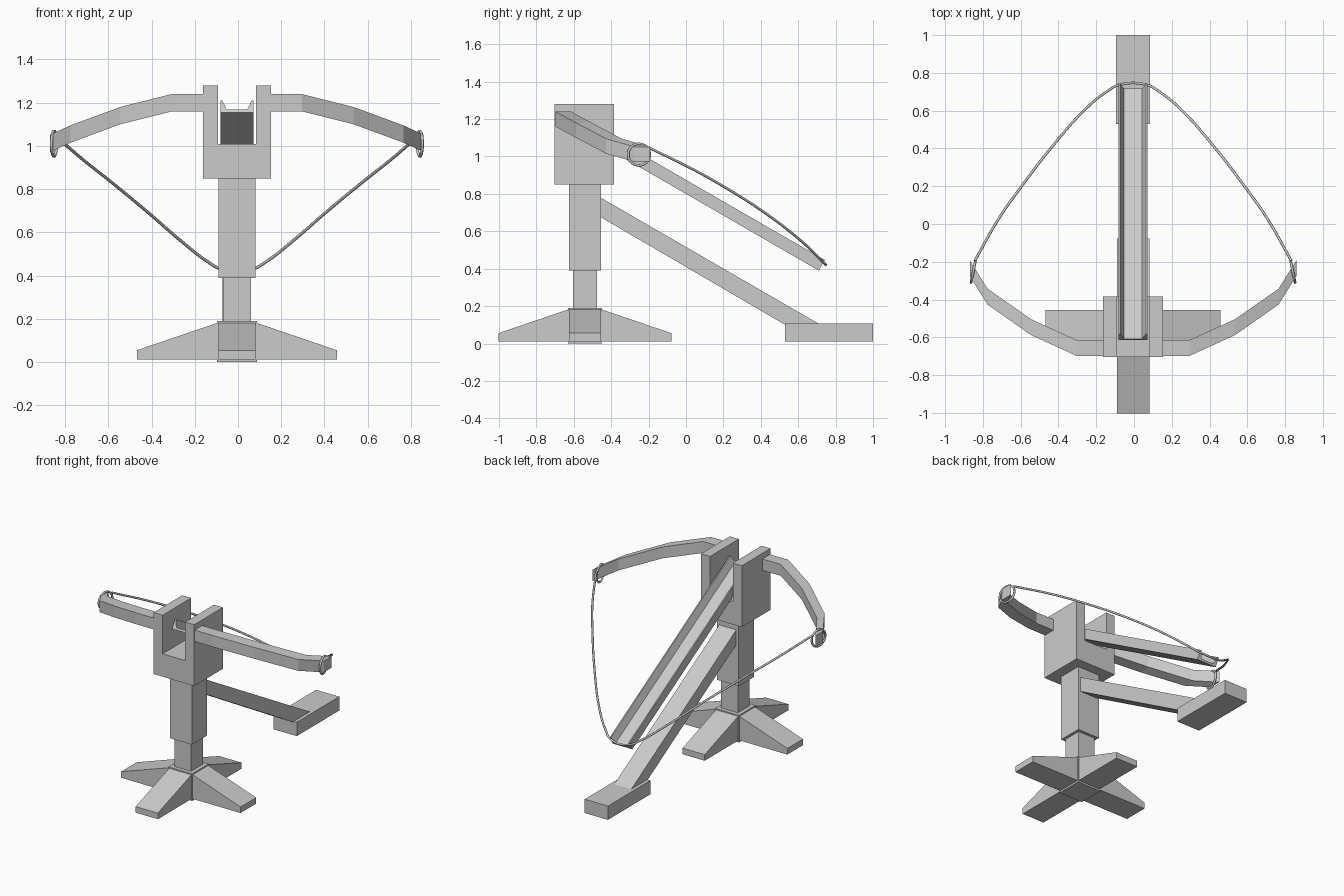
import bpy, bmesh, math
from mathutils import Vector

if "Cube" in bpy.data.objects:
    bpy.data.objects.remove(bpy.data.objects["Cube"])

CX, CY = -0.005, -0.54   # post axis


def loft(name, rings):
    """Skin equal-length rings of points into a closed solid."""
    bm = bmesh.new()
    vs = [[bm.verts.new(p) for p in r] for r in rings]
    n = len(rings[0])
    for a, b in zip(vs, vs[1:]):
        for i in range(n):
            j = (i + 1) % n
            bm.faces.new((a[i], a[j], b[j], b[i]))
    bm.faces.new(vs[0][::-1])
    bm.faces.new(vs[-1])
    bmesh.ops.recalc_face_normals(bm, faces=bm.faces)
    me = bpy.data.meshes.new(name)
    bm.to_mesh(me)
    bm.free()
    ob = bpy.data.objects.new(name, me)
    bpy.context.collection.objects.link(ob)
    return ob


def extrude_x(name, profile, half):
    """Extrude a (y, z) profile across the width."""
    return loft(name, [[(CX + s * half, y, z) for y, z in profile] for s in (-1, 1)])


def box(name, half, y0, y1, z0, z1):
    return extrude_x(name, [(y0, z0), (y1, z0), (y1, z1), (y0, z1)], half)


def tube(name, pts, r, cyclic=False):
    cu = bpy.data.curves.new(name, 'CURVE')
    cu.dimensions = '3D'
    cu.bevel_depth = r
    cu.bevel_resolution = 1
    cu.resolution_u = 4
    cu.use_fill_caps = True
    sp = cu.splines.new('BEZIER')
    sp.bezier_points.add(len(pts) - 1)
    for b, p in zip(sp.bezier_points, pts):
        b.co = p
        b.handle_left_type = b.handle_right_type = 'AUTO'
    sp.use_cyclic_u = cyclic
    ob = bpy.data.objects.new(name, cu)
    bpy.context.collection.objects.link(ob)
    return ob


# Cross-shaped base: hub and four tapered feet
box("base_hub", 0.092, CY - 0.092, CY + 0.092, 0.0, 0.19)
for k in range(4):
    a = k * math.pi / 2
    out = Vector((math.cos(a), math.sin(a), 0))
    side = Vector((-out.y, out.x, 0))
    prof = [(0.08, 0.012), (0.463, 0.012), (0.463, 0.055), (0.09, 0.182)]
    loft("base_foot", [[Vector((CX, CY, z)) + out * d + side * s * 0.086
                        for d, z in prof] for s in (-1, 1)])

# Two-stage post
box("lower_post", 0.065, CY - 0.065, CY + 0.065, 0.18, 0.40)
box("upper_post", 0.085, CY - 0.085, CY + 0.085, 0.39, 0.86)

# U-shaped head
u = [(-0.158, 0.85), (0.158, 0.85), (0.158, 1.28), (0.088, 1.28),
     (0.088, 1.01), (-0.088, 1.01), (-0.088, 1.28), (-0.158, 1.28)]
loft("head_fork", [[(CX + x, y, z) for x, z in u] for y in (-0.703, -0.385)])

# Rear brace and ground block
extrude_x("rear_brace", [(-0.46, 0.678), (0.53, 0.10), (0.72, 0.10), (-0.46, 0.782)], 0.066)
box("rear_block", 0.09, 0.53, 1.0, 0.01, 0.107)

# Sloped firing rail with a trough
along = Vector((0, math.cos(math.radians(30)), -0.5))
up = Vector((0, 0.5, math.cos(math.radians(30))))
sec = [(-0.076, 0), (0.076, 0), (0.076, 0.065), (0.068, 0.065),
       (0.048, 0.015), (-0.048, 0.015), (-0.068, 0.065), (-0.076, 0.065)]
tail = Vector((CX, 0.71, 0.39))
loft("rail", [[tail + along * t + up * h + Vector((x, 0, 0)) for x, h in sec]
              for t in (-1.53, 0)])

# Bow limbs and tip loops, mirrored
limb = [(0.14, -0.656, 1.20), (0.30, -0.656, 1.20), (0.54, -0.546, 1.14),
        (0.77, -0.385, 1.055), (0.864, -0.235, 1.012)]
for s in (-1, 1):
    loft("bow_limb", [[(CX + s * x, y + dy, z + dz) for dy, dz in
                       ((-0.042, -0.04), (0.042, -0.04), (0.042, 0.04), (-0.042, 0.04))]
                      for x, y, z in limb])
    ring = []
    for k in range(8):
        a = k * math.pi / 4
        ring.append((CX + s * (0.846 - 0.012 * math.cos(a)),
                     -0.252 + 0.058 * math.cos(a), 1.01 + 0.058 * math.sin(a)))
    tube("string_loop", ring, 0.007, True)

# Drawn bowstring
half = [(0.838, -0.195, 1.045), (0.71, 0.03, 0.935), (0.59, 0.20, 0.84),
        (0.42, 0.42, 0.70), (0.24, 0.62, 0.545), (0.14, 0.70, 0.468), (0.07, 0.738, 0.43)]
pts = [(CX - x, y, z) for x, y, z in half] + [(CX + x, y, z) for x, y, z in half[::-1]]
tube("bowstring", pts, 0.007)
